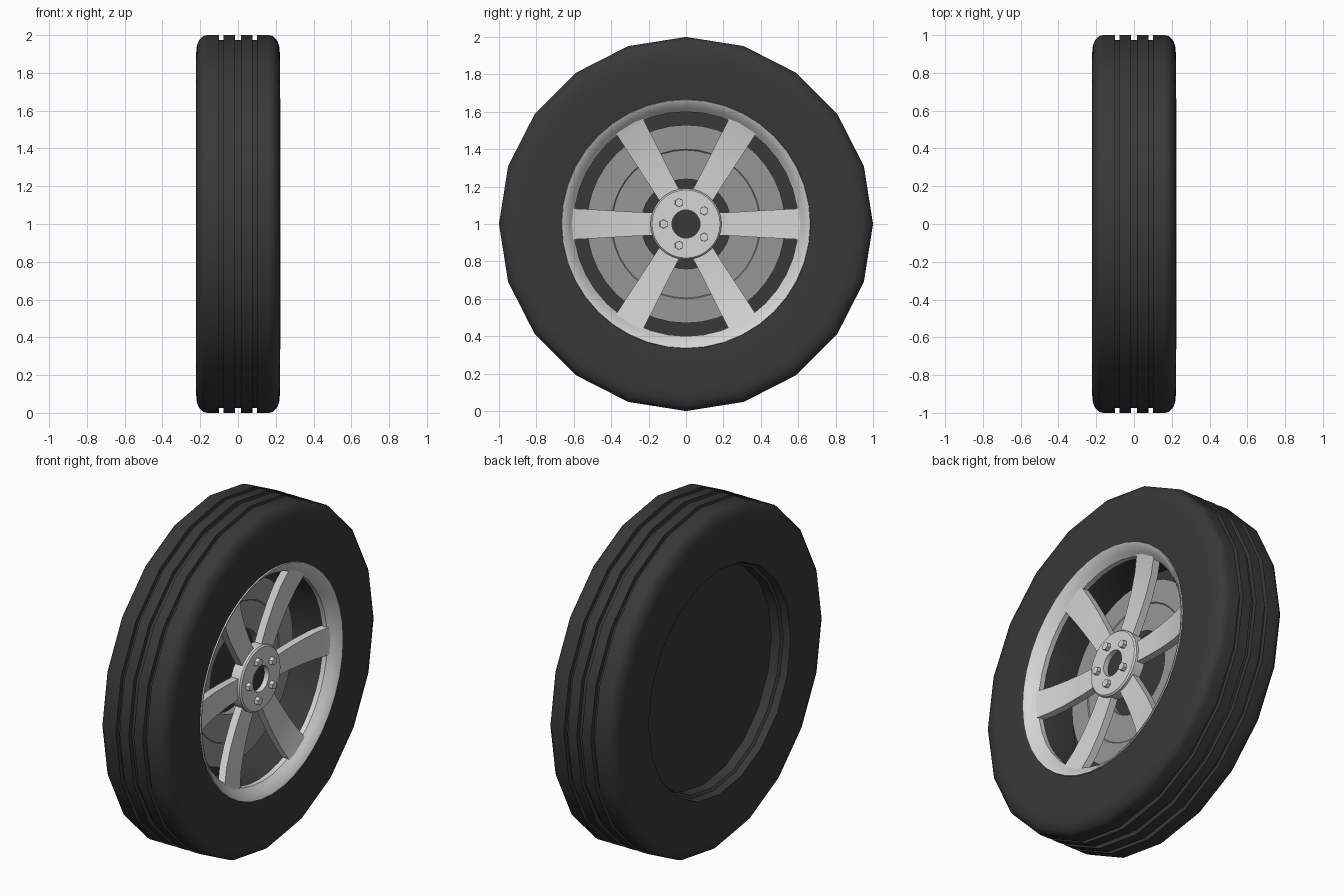
import bpy, bmesh
from math import sin, cos, pi, radians
from mathutils import Matrix

old = bpy.data.objects.get("Cube")
if old:
    bpy.data.objects.remove(old)


def material(name, v):
    m = bpy.data.materials.new(name)
    m.use_nodes = True
    m.diffuse_color = (v, v, v, 1)
    m.node_tree.nodes["Principled BSDF"].inputs["Base Color"].default_value = (v, v, v, 1)
    return m


RUBBER = material("dark rubber", 0.04)
ALLOY = material("light alloy", 0.66)
STEEL = material("grey steel", 0.31)
AXLE = Matrix.Translation((0, 0, 1))


def finish(name, bm, mat, angle=35):
    bmesh.ops.remove_doubles(bm, verts=bm.verts, dist=1e-5)
    bmesh.ops.recalc_face_normals(bm, faces=bm.faces)
    bm.transform(AXLE)
    me = bpy.data.meshes.new(name)
    bm.to_mesh(me)
    bm.free()
    me.materials.append(mat)
    ob = bpy.data.objects.new(name, me)
    bpy.context.collection.objects.link(ob)
    bpy.ops.object.select_all(action='DESELECT')
    ob.select_set(True)
    bpy.context.view_layer.objects.active = ob
    bpy.ops.object.shade_smooth_by_angle(angle=radians(angle))
    return ob


def skin(bm, rings, closed):
    """Join neighbouring vertex rings with quads; optionally join last to first."""
    n = len(rings[0])
    for i in range(len(rings) if closed else len(rings) - 1):
        a, b = rings[i], rings[(i + 1) % len(rings)]
        for j in range(n):
            k = (j + 1) % n
            bm.faces.new((a[j], a[k], b[k], b[j]))


def revolve(name, profile, mat, sides, closed=True):
    """Turn a profile of (x, radius) points around the axle."""
    bm = bmesh.new()
    rings = [[bm.verts.new((x, r * cos(2 * pi * j / sides), r * sin(2 * pi * j / sides)))
              for j in range(sides)] for x, r in profile]
    skin(bm, rings, closed)
    return finish(name, bm, mat)


# Tyre: grooved tread, rounded shoulders, side walls, dark barrel and back plate
shoulder = [(0.222, 0.90), (0.218, 0.945), (0.205, 0.975), (0.185, 0.995), (0.165, 1.0)]
tread = []
for centre, half in ((0.088, 0.012), (0, 0.016), (-0.088, 0.012)):
    tread += [(centre + half, 1.0), (centre + half, 0.974),
              (centre - half, 0.974), (centre - half, 1.0)]
tyre = [(-0.09, 0), (-0.09, 0.62), (0.15, 0.62), (0.215, 0.655), (0.222, 0.72)]
tyre += shoulder + tread + [(-x, r) for x, r in reversed(shoulder)]
tyre += [(-0.222, 0.72), (-0.22, 0.665), (-0.18, 0.655), (-0.17, 0.64), (-0.115, 0.635), (-0.115, 0)]
revolve("tyre", tyre, RUBBER, 20, closed=False)

# Rim lip, sloping inwards
revolve("rim_lip", [(0.21, 0.668), (0.224, 0.664), (0.218, 0.65), (0.19, 0.622), (0.165, 0.60),
                    (0.135, 0.60), (0.135, 0.65)], ALLOY, 40)

# Brake disc behind the spokes
revolve("brake_disc", [(-0.01, 0.53), (-0.01, 0.40), (-0.014, 0.395), (-0.014, 0.24),
                       (-0.06, 0.24), (-0.06, 0.53)], STEEL, 40)

# Hub with a centre bore
revolve("hub", [(0.142, 0.19), (0.15, 0.182), (0.15, 0.075), (0.08, 0.075), (0.08, 0.19)], ALLOY, 32)
revolve("hub_bore", [(0.12, 0), (0.12, 0.078), (0.085, 0.078), (0.085, 0)], RUBBER, 24, closed=False)

# Six flared spokes; stations are (radius, front x, half width)
stations = [(0.16, 0.128, 0.06), (0.28, 0.128, 0.065), (0.40, 0.136, 0.072),
            (0.51, 0.151, 0.078), (0.615, 0.178, 0.083)]
for i in range(6):
    bm = bmesh.new()
    rings = []
    for r, x, w in stations:
        section = ((x, w), (x, -w), (x - 0.045, -w), (x - 0.045, w))
        rings.append([bm.verts.new((px, r, pz)) for px, pz in section])
    skin(bm, rings, False)
    bm.faces.new(rings[0])
    bm.faces.new(rings[-1])
    bm.transform(Matrix.Rotation(i * pi / 3, 4, 'X'))
    finish(f"spoke_{i + 1}", bm, ALLOY)

# Five hexagonal wheel bolts
for i in range(5):
    a = pi + i * 2 * pi / 5
    bm = bmesh.new()
    bmesh.ops.create_cone(bm, cap_ends=True, segments=6, radius1=0.025, radius2=0.023, depth=0.04)
    bm.transform(Matrix.Translation((0.152, 0.12 * cos(a), 0.12 * sin(a)))
                 @ Matrix.Rotation(pi / 2, 4, 'X') @ Matrix.Rotation(pi / 2, 4, 'Y'))
    finish(f"wheel_bolt_{i + 1}", bm, ALLOY, 20)
